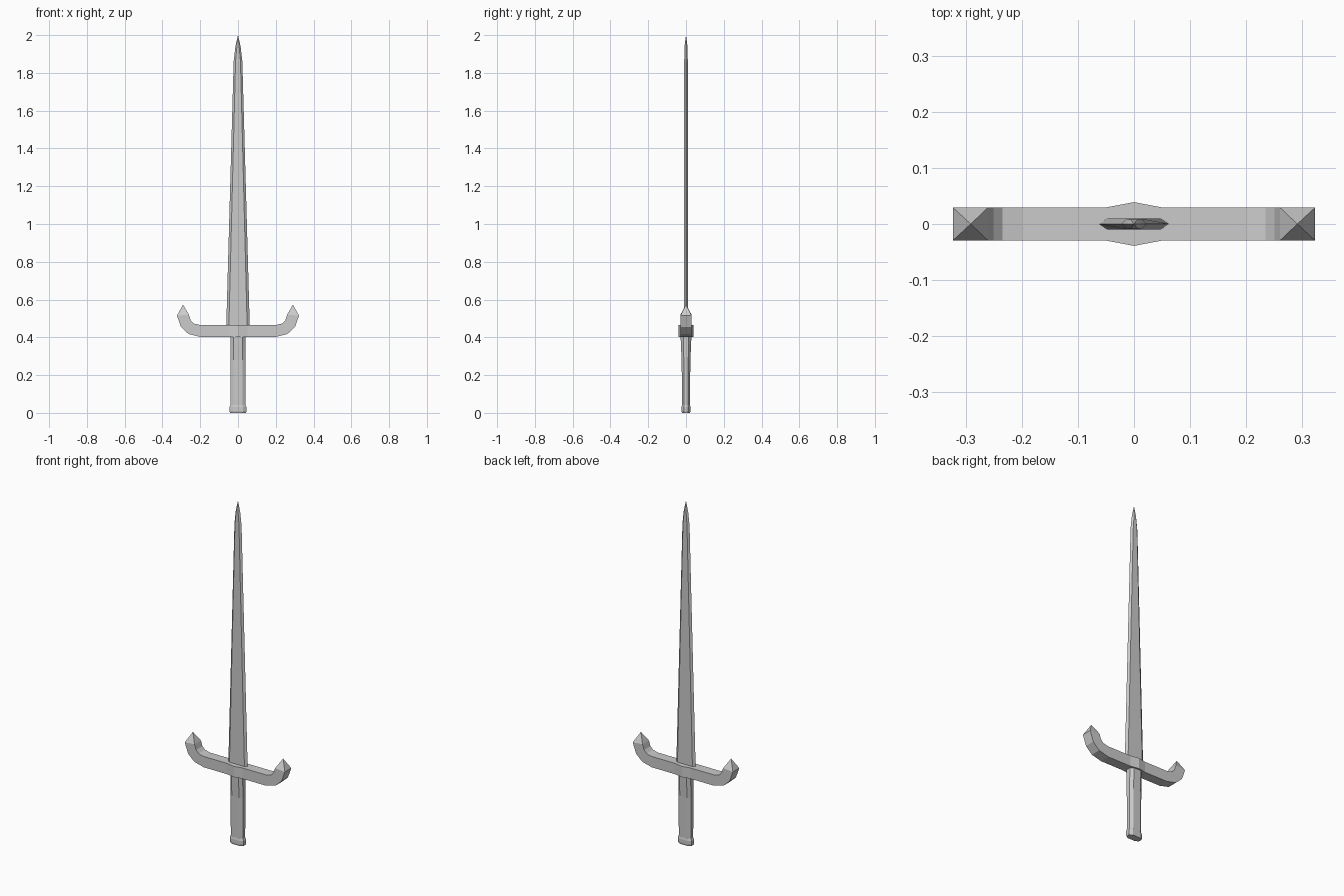
import bpy, bmesh

if "Cube" in bpy.data.objects:
    bpy.data.objects.remove(bpy.data.objects["Cube"])


def loft(name, rings):
    """Skin a row of equal-length rings and cap both ends."""
    bm = bmesh.new()
    rows = [[bm.verts.new(p) for p in ring] for ring in rings]
    n = len(rows[0])
    for a, b in zip(rows, rows[1:]):
        for i in range(n):
            j = (i + 1) % n
            bm.faces.new((a[i], a[j], b[j], b[i]))
    bm.faces.new(rows[0])
    bm.faces.new(rows[-1])
    bmesh.ops.remove_doubles(bm, verts=bm.verts, dist=0.0002)
    bmesh.ops.recalc_face_normals(bm, faces=bm.faces)
    mesh = bpy.data.meshes.new(name)
    bm.to_mesh(mesh)
    bm.free()
    obj = bpy.data.objects.new(name, mesh)
    bpy.context.collection.objects.link(obj)
    return obj


def blade_ring(z, w, f, d):
    return [(w, 0, z), (f, d, z), (-f, d, z), (-w, 0, z), (-f, -d, z), (f, -d, z)]


def grip_ring(z, w, d):
    a, b = w * 0.58, d * 0.5
    return [(w, -b, z), (w, b, z), (a, d, z), (-a, d, z),
            (-w, b, z), (-w, -b, z), (-a, -d, z), (a, -d, z)]


# Blade: flat centre, bevelled edges, pointed tip
loft("blade", [blade_ring(*s) for s in (
    (0.43, 0.063, 0.049, 0.0095), (1.86, 0.023, 0.013, 0.0095),
    (1.94, 0.014, 0.006, 0.008), (2.0, 0, 0, 0))])

# Grip: eight-sided, a little deeper towards the guard
loft("grip", [grip_ring(*s) for s in (
    (0.03, 0.039, 0.021), (0.28, 0.040, 0.023), (0.36, 0.040, 0.027), (0.42, 0.040, 0.029))])

# Pommel: short flared end
loft("pommel", [grip_ring(*s) for s in (
    (0.0, 0.042, 0.021), (0.01, 0.045, 0.0235),
    (0.03, 0.045, 0.0235), (0.043, 0.039, 0.021))])

# Crossguard: (lower x, z), (upper x, z), half depth; mirrored, with spiked ends
half = [
    ((0.05, 0.402), (0.05, 0.465), 0.0295),
    ((0.20, 0.402), (0.20, 0.465), 0.0295),
    ((0.262, 0.418), (0.234, 0.473), 0.0295),
    ((0.302, 0.455), (0.250, 0.490), 0.0295),
    ((0.323, 0.515), (0.260, 0.520), 0.0295),
    ((0.291, 0.573), (0.291, 0.573), 0.0),
]
sections = [((-l[0], l[1]), (-u[0], u[1]), d) for l, u, d in reversed(half)]
sections += [((0, 0.402), (0, 0.465), 0.039)] + half
loft("crossguard", [
    [(l[0], -d, l[1]), (l[0], d, l[1]), (u[0], d, u[1]), (u[0], -d, u[1])]
    for l, u, d in sections])
